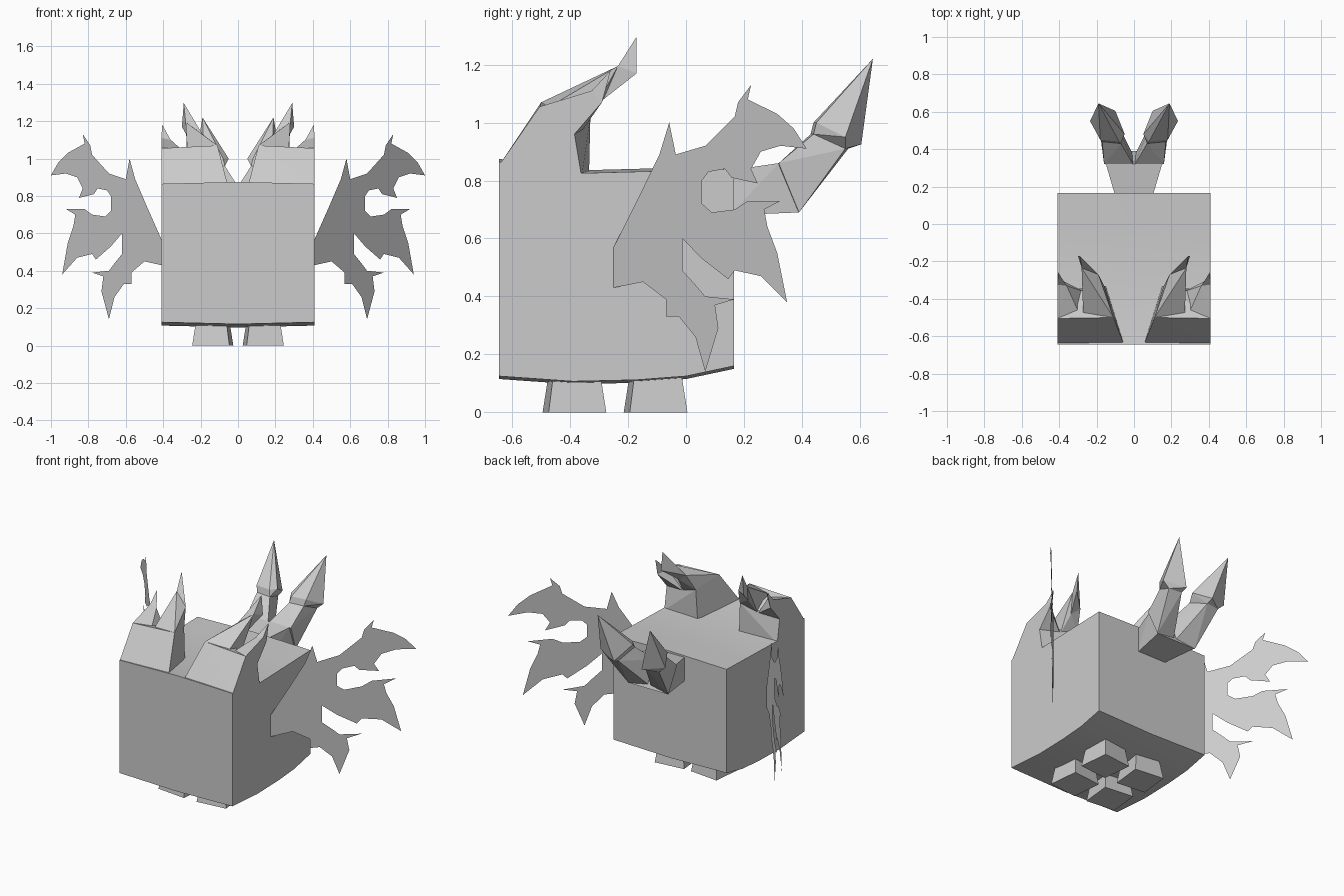
import bpy
import bmesh
import math
from mathutils import Matrix, Vector

default_cube = bpy.data.objects.get("Cube")
if default_cube:
    bpy.data.objects.remove(default_cube, do_unlink=True)

grey = bpy.data.materials.new("plain_grey")
grey.use_nodes = True
grey.diffuse_color = (0.6, 0.6, 0.6, 1)
grey.node_tree.nodes["Principled BSDF"].inputs["Base Color"].default_value = grey.diffuse_color


def finish(name, bm, smooth_angle=None):
    """Turn a bmesh into a named grey object."""
    mesh = bpy.data.meshes.new(name)
    bm.to_mesh(mesh)
    bm.free()
    mesh.materials.append(grey)
    if smooth_angle:
        mesh.shade_smooth()
        mesh.set_sharp_from_angle(angle=math.radians(smooth_angle))
    obj = bpy.data.objects.new(name, mesh)
    bpy.context.collection.objects.link(obj)
    return obj


def hulls(name, pieces, side=1):
    """Build one faceted part from convex pieces; side -1 mirrors it in x."""
    bm = bmesh.new()
    for piece in pieces:
        verts = [bm.verts.new((side * x, y, z)) for x, y, z in piece]
        bmesh.ops.convex_hull(bm, input=verts)
    loose = [v for v in bm.verts if not v.link_faces]
    bmesh.ops.delete(bm, geom=loose, context='VERTS')
    bmesh.ops.dissolve_limit(bm, angle_limit=math.radians(1),
                             verts=bm.verts[:], edges=bm.edges[:])
    bmesh.ops.recalc_face_normals(bm, faces=bm.faces[:])
    return finish(name, bm)


# Boxy body: side profile lofted across, with a gently bulging belly
def build_body():
    top = [(0.165, 0.84), (0, 0.835), (-0.37, 0.825), (-0.645, 0.865)]
    belly = [(-0.645, 0.125), (-0.39, 0.107), (-0.17, 0.112), (0, 0.125), (0.165, 0.16)]
    bm = bmesh.new()
    rings = []
    for x, bulge in ((-0.41, 0), (0, 0.01), (0.41, 0)):
        ring = [bm.verts.new((x, y, z + bulge)) for y, z in top]
        ring += [bm.verts.new((x, y, z - bulge)) for y, z in belly]
        rings.append(ring)
    count = len(rings[0])
    for a, b in zip(rings, rings[1:]):
        for i in range(count):
            j = (i + 1) % count
            bm.faces.new((a[i], a[j], b[j], b[i]))
    bm.faces.new(rings[0])
    bm.faces.new(rings[-1])
    bmesh.ops.recalc_face_normals(bm, faces=bm.faces[:])
    finish("body", bm, 30)


build_body()

# Flared feet, turned slightly outwards
for side, side_name in ((1, "left"), (-1, "right")):
    for y, place in ((-0.385, "front"), (-0.105, "back")):
        turn = Matrix.Rotation(math.radians(6), 3, 'Z')
        corners = []
        for half, z in ((0.1, 0), (0.08, 0.14)):
            for sx in (-1, 1):
                for sy in (-1, 1):
                    corner = turn @ Vector((sx * half, sy * half, z))
                    corners.append(corner + Vector((0.135, y, 0)))
        hulls(f"{place}_{side_name}_foot", [corners], side)

# Horns: a sloped block splitting into a tall inner and a short outer spike
horn_foot = [(0.055, -0.64, 0.86), (0.41, -0.64, 0.86),
             (0.41, -0.36, 0.81), (0.15, -0.335, 0.81)]
inner_low, outer_low = (0.27, -0.53, 1.02), (0.27, -0.36, 0.97)
inner_root = [(0.11, -0.5, 1.07), inner_low, outer_low, (0.16, -0.33, 1.02)]
outer_root = [inner_low, (0.41, -0.505, 1.055), (0.41, -0.385, 0.96), outer_low]
inner_bend = [(0.28, -0.235, 1.195), (0.19, -0.27, 1.13), (0.25, -0.285, 1.08)]
outer_bend = [(0.36, -0.33, 1.1), (0.41, -0.325, 1.11), (0.41, -0.29, 1.07)]
horn_pieces = [
    horn_foot + inner_root + outer_root,
    inner_root + inner_bend,
    inner_bend + [(0.29, -0.17, 1.297), (0.3, -0.17, 1.17)],
    outer_root + outer_bend,
    outer_bend + [(0.405, -0.26, 1.18)],
]
hulls("left_horn", horn_pieces)
hulls("right_horn", horn_pieces, -1)

# Tail: short stem, then a pair of arrow-headed prongs
stem = [(s * x, y, z) for s in (1, -1) for x, y, z in
        ((0.1, 0.15, 0.68), (0.1, 0.15, 0.835), (0.15, 0.32, 0.86), (0.14, 0.39, 0.69))]
hulls("tail_stem", [stem])
prong_root = [(0, 0.31, 0.85), (0.16, 0.32, 0.86), (0.145, 0.39, 0.69), (0, 0.36, 0.69)]
prong_neck = [(0.07, 0.43, 0.96), (0.17, 0.44, 0.96), (0.19, 0.55, 0.91), (0.1, 0.56, 0.91)]
head_base = [(0.05, 0.48, 1), (0.08, 0.44, 1), (0.18, 0.45, 1),
             (0.235, 0.55, 0.95), (0.1, 0.605, 0.925)]
prong_pieces = [prong_root + prong_neck, prong_neck + head_base,
                head_base + [(0.19, 0.645, 1.22)]]
hulls("left_tail_prong", prong_pieces)
hulls("right_tail_prong", prong_pieces, -1)

# Wings: thin ragged sheets swept back from the body sides (x, z outline)
wing_root_top = [(.41, .57), (.49, .75), (.55, .89), (.58, 1), (.6, .89)]
upper_finger = [(.69, .92), (.78, 1.02), (.79, 1.07), (.83, 1.13), (.82, 1.08), (.91, 1.03),
                (.96, .98), (1, .91), (.92, .92), (.86, .9), (.83, .84), (.85, .79),
                (.77, .81), (.75, .84), (.7, .83), (.68, .8)]
middle_finger = [(.68, .72), (.71, .69), (.78, .7), (.82, .73), (.92, .73), (.87, .7),
                 (.88, .64), (.91, .55), (.94, .38), (.86, .47), (.78, .49), (.76, .46),
                 (.68, .53), (.62, .6)]
lower_finger = [(.62, .49), (.66, .44), (.69, .4), (.78, .39), (.72, .37), (.73, .29),
                (.69, .14), (.66, .26), (.61, .33), (.57, .33)]
wing_root_low = [(.57, .39), (.5, .45), (.41, .43)]
wing_outline = wing_root_top + upper_finger + middle_finger + lower_finger + wing_root_low

for side, side_name in ((1, "left"), (-1, "right")):
    bm = bmesh.new()
    points = [(side * x, 1.13 * (x - 0.41) - 0.25, z) for x, z in wing_outline]
    sheet = bm.faces.new([bm.verts.new(p) for p in points])
    sheet.normal_update()
    if sheet.normal.y > 0:
        sheet.normal_flip()
    bmesh.ops.triangulate(bm, faces=[sheet])
    finish(f"{side_name}_wing", bm)
